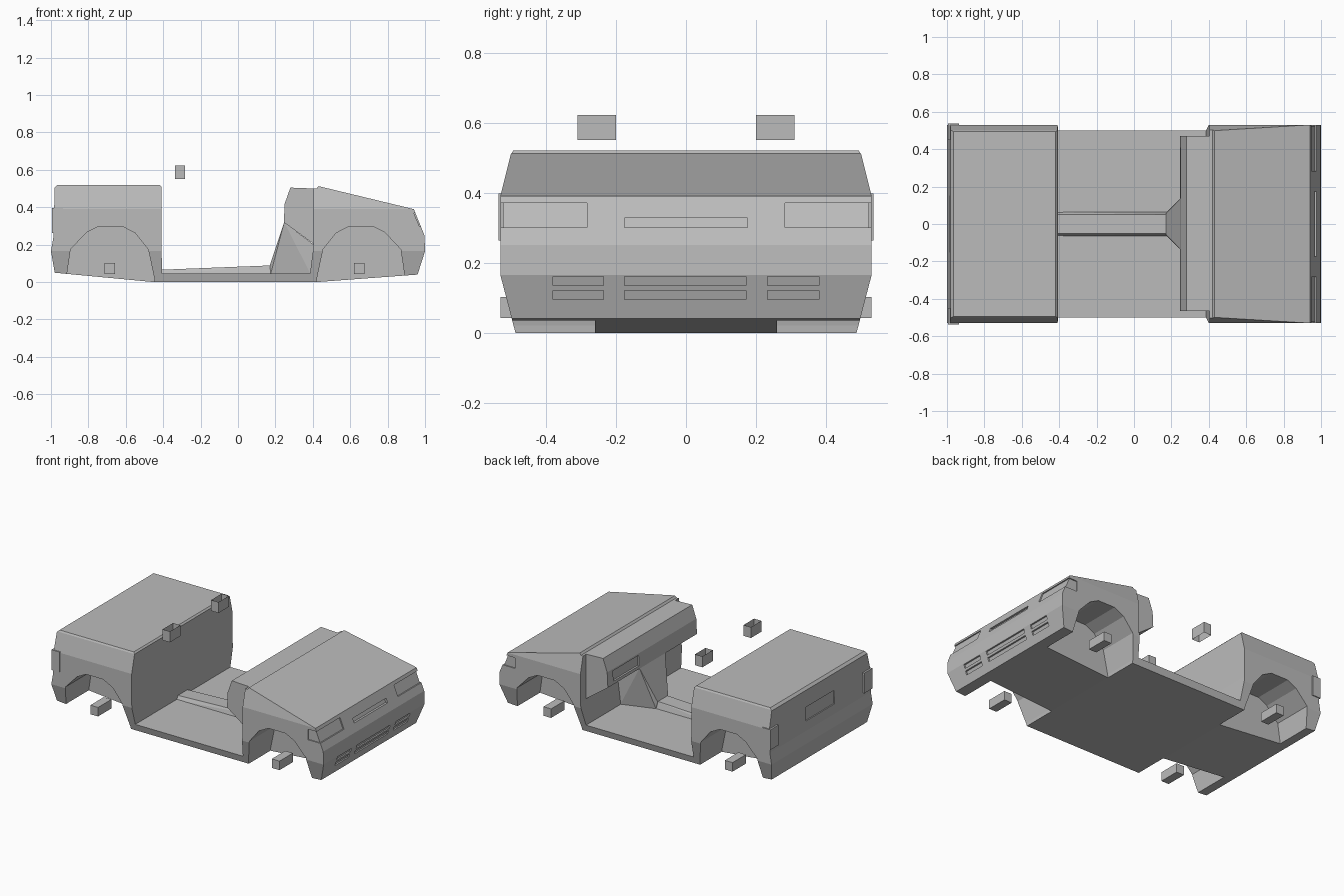
import bpy, bmesh
from mathutils import Vector

if "Cube" in bpy.data.objects:
    bpy.data.objects.remove(bpy.data.objects["Cube"])

paint = bpy.data.materials.new("grey_paint")
paint.use_nodes = True
GREY = (0.5, 0.5, 0.5, 1)
paint.diffuse_color = GREY
paint.node_tree.nodes["Principled BSDF"].inputs["Base Color"].default_value = GREY


def finish(bm, name):
    bmesh.ops.recalc_face_normals(bm, faces=bm.faces[:])
    mesh = bpy.data.meshes.new(name)
    bm.to_mesh(mesh)
    bm.free()
    mesh.materials.append(paint)
    obj = bpy.data.objects.new(name, mesh)
    bpy.context.collection.objects.link(obj)
    return obj


def prism(name, outline, start, end, axis="y"):
    """Extrude an (x, z) outline along y, or a (y, z) outline along x."""
    bm = bmesh.new()
    place = (lambda u, v, d: (u, d, v)) if axis == "y" else (lambda u, v, d: (d, u, v))
    face = bm.faces.new([bm.verts.new(place(u, v, start)) for u, v in outline])
    new = bmesh.ops.extrude_face_region(bm, geom=[face])["geom"]
    shift = Vector(place(0, 0, end - start))
    bmesh.ops.translate(bm, vec=shift, verts=[g for g in new if isinstance(g, bmesh.types.BMVert)])
    return finish(bm, name)


def box(name, xs, ys, zs):
    (x0, x1), (z0, z1) = xs, zs
    return prism(name, [(x0, z0), (x1, z0), (x1, z1), (x0, z1)], min(ys), max(ys))


def hull(name, points):
    bm = bmesh.new()
    for p in points:
        bm.verts.new(p)
    bmesh.ops.convex_hull(bm, input=bm.verts[:])
    return finish(bm, name)


def boolean(target, cutter, operation="DIFFERENCE"):
    mod = target.modifiers.new("cut", "BOOLEAN")
    mod.operation, mod.object, mod.solver = operation, cutter, "EXACT"
    bpy.context.view_layer.objects.active = target
    bpy.ops.object.modifier_apply(modifier=mod.name)
    bpy.data.objects.remove(cutter)


# Body shell: side outline trimmed by the tapered cross-section
body = prism("body_shell", [
    (-.98, .05), (-.45, 0), (.42, 0), (.96, .04), (1, .165), (.997, .25),
    (.94, .39), (.43, .513), (.42, .5), (.405, .5), (.405, .2), (.385, .045),
    (-.405, .045), (-.41, .2), (-.41, .51), (-.42, .52), (-.965, .52),
    (-.98, .505), (-.987, .24), (-1, .165)], -.7, .7)
half = [(.487, 0), (.53, .165), (.53, .39), (.5, .51), (.49, .525)]
section = half + [(-y, z) for y, z in reversed(half)]
boolean(body, prism("section_cutter", section, -1.2, 1.2, "x"), "INTERSECT")

# Wheel wells, front lamps and tail lamps on both sides
arch = [(-.245, -.1), (-.235, .04), (-.215, .175), (-.13, .265), (-.065, .298),
        (.06, .298), (.13, .262), (.2, .175), (.233, .02), (.245, -.1)]


def front_x(z):
    """Depth of the nose at a given height."""
    if z > .25:
        return .997 - (z - .25) * .407
    return .96 + (z - .04) * .32


def recess(y0, y1, z0, z1, depth):
    outline = [(front_x(z0) - depth, z0), (1.1, z0), (1.1, z1), (front_x(z1) - depth, z1)]
    boolean(body, prism("recess_cutter", outline, y0, y1))


for side, label in ((1, "left"), (-1, "right")):
    for cx, mirror, end in ((-.68, 1, "rear"), (.655, -1, "front")):
        outline = [(cx + mirror * x, z) for x, z in arch]
        boolean(body, prism("well_cutter", outline, side * .26, side * .7))
        hub = -.685 if end == "rear" else .648
        box(f"{end}_axle_stub_{label}", (hub - .028, hub + .028),
            (side * .39, side * .53), (.042, .102))
    ys = sorted((side * .283, side * .6))
    recess(ys[0], ys[1], .3, .37, .008)
    boolean(body, box("lamp_cutter", (.885, 1.1), (side * .523, side * .6), (.3, .37)))
    box(f"tail_lamp_{label}", (-.995, -.935), (side * .45, side * .536), (.263, .397))

# Nose slot, grille slots and rear plate recess
recess(-.175, .175, .3, .328, .014)
for z in (.095, .135):
    for y0, y1 in ((-.38, -.235), (-.175, .172), (.232, .38)):
        recess(y0, y1, z, z + .025, .01)
boolean(body, box("plate_cutter", (-1.1, -.978), (-.15, .15), (.305, .395)))

# Dashboard with storage panel
dash = prism("dashboard", [(.245, .32), (.25, .42), (.28, .505), (.41, .5), (.41, .2)], -.465, .47)
boolean(dash, box("panel_cutter", (.2, .258), (.14, .41), (.34, .408)))

# Centre tunnel and console
hull("centre_tunnel", [(x, s * y, z) for s in (1, -1) for x, y, z in (
    (-.41, .065, .04), (-.41, .05, .066), (.2, .065, .04), (.2, .05, .09))])
hull("centre_console", [(x, s * y, z) for s in (1, -1) for x, y, z in (
    (.17, .055, .088), (.175, .065, .045), (.247, .135, .32), (.405, .135, .2), (.387, .135, .045))])

# Floating head-height sleeves, open at top and bottom
for side, label in ((1, "left"), (-1, "right")):
    sleeve = box(f"sleeve_{label}", (-.337, -.283), (side * .2, side * .31), (.55, .622))
    bm = bmesh.new()
    bm.from_mesh(sleeve.data)
    bm.normal_update()
    caps = [f for f in bm.faces if abs(f.normal.z) > .9]
    bmesh.ops.delete(bm, geom=caps, context="FACES_ONLY")
    bm.to_mesh(sleeve.data)
    bm.free()
